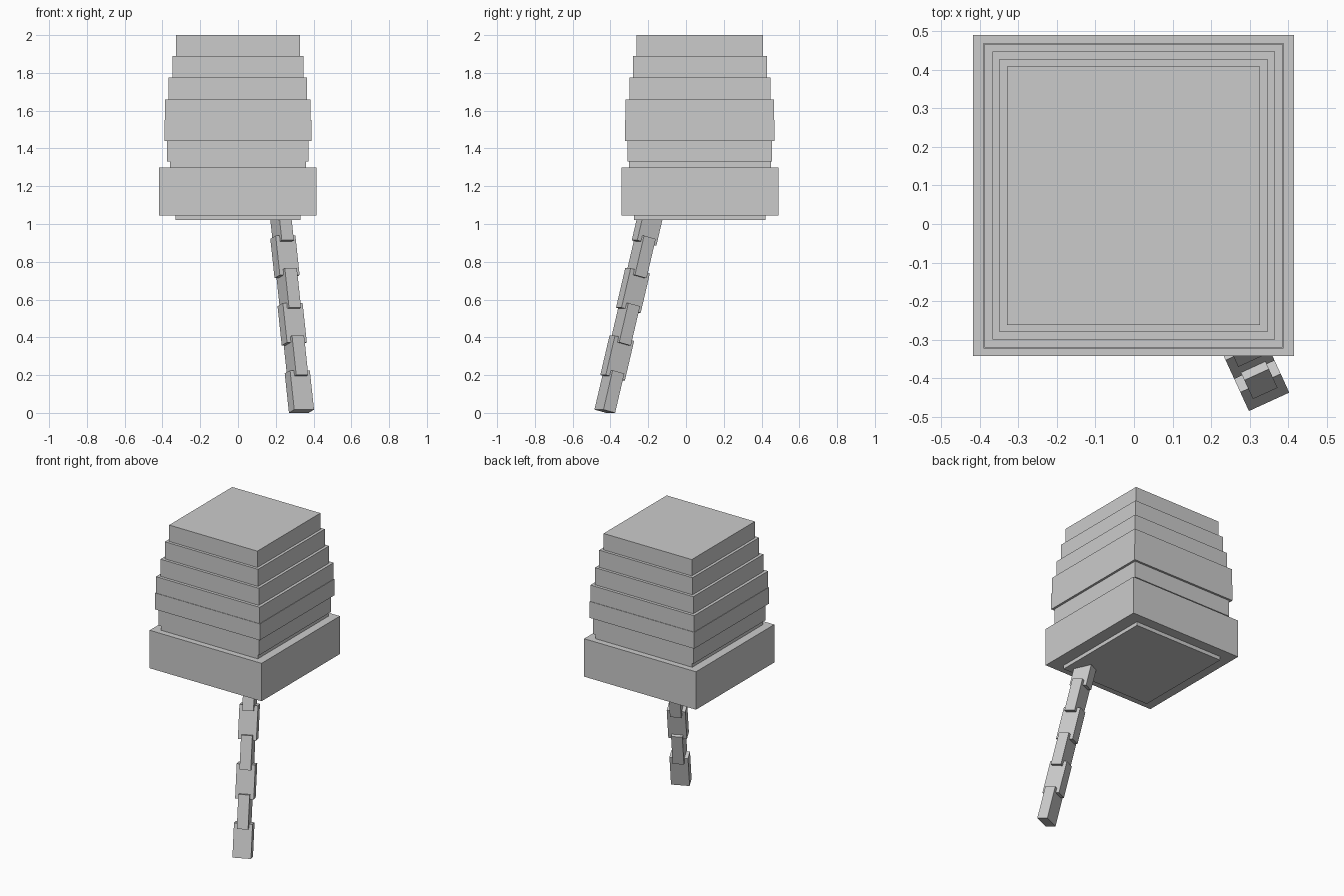
import bpy
from mathutils import Matrix, Vector
from math import radians

if "Cube" in bpy.data.objects:
    bpy.data.objects.remove(bpy.data.objects["Cube"])

grey = bpy.data.materials.new("plain grey")
grey.diffuse_color = (0.6, 0.6, 0.6, 1)
grey.use_nodes = True
grey.node_tree.nodes["Principled BSDF"].inputs["Base Color"].default_value = grey.diffuse_color


def box(name, size, matrix):
    """Box of the given size, placed by a matrix."""
    bpy.ops.mesh.primitive_cube_add(size=1)
    ob = bpy.context.object
    ob.name = name
    ob.data.transform(matrix @ Matrix.Diagonal((*size, 1)))
    ob.data.materials.append(grey)
    return ob


# Square stacked body: (name, half x, half y, bottom z, top z)
CX, CY = -0.001, 0.0735
layers = [
    ("base_plate", 0.331, 0.348, 1.02, 1.045),
    ("wide_band", 0.416, 0.416, 1.045, 1.30),
    ("neck_layer", 0.36, 0.376, 1.30, 1.33),
    ("lower_layer", 0.374, 0.382, 1.33, 1.44),
    ("widest_layer", 0.389, 0.396, 1.44, 1.55),
    ("middle_layer", 0.386, 0.393, 1.55, 1.66),
    ("upper_layer", 0.366, 0.373, 1.66, 1.775),
    ("shoulder_layer", 0.347, 0.354, 1.775, 1.89),
    ("top_layer", 0.328, 0.335, 1.89, 2.0),
]
for name, hx, hy, z0, z1 in layers:
    box(name, (2 * hx, 2 * hy, z1 - z0),
        Matrix.Translation((CX, CY, (z0 + z1) / 2)))

# Slanted chain: links alternate between wide and deep cross-sections
tilt = (Matrix.Translation((0.336, -0.43, 0.0087))
        @ Matrix.Rotation(radians(24.6), 4, 'Z')
        @ Matrix.Rotation(radians(-14.4), 4, 'X'))
LENGTH, PITCH = 0.215, 0.184
for i in range(6):
    w, d = (0.115, 0.07) if i % 2 == 0 else (0.07, 0.115)
    box(f"chain_link_{i + 1}", (w, d, LENGTH),
        tilt @ Matrix.Translation((0, 0, i * PITCH + LENGTH / 2)))
